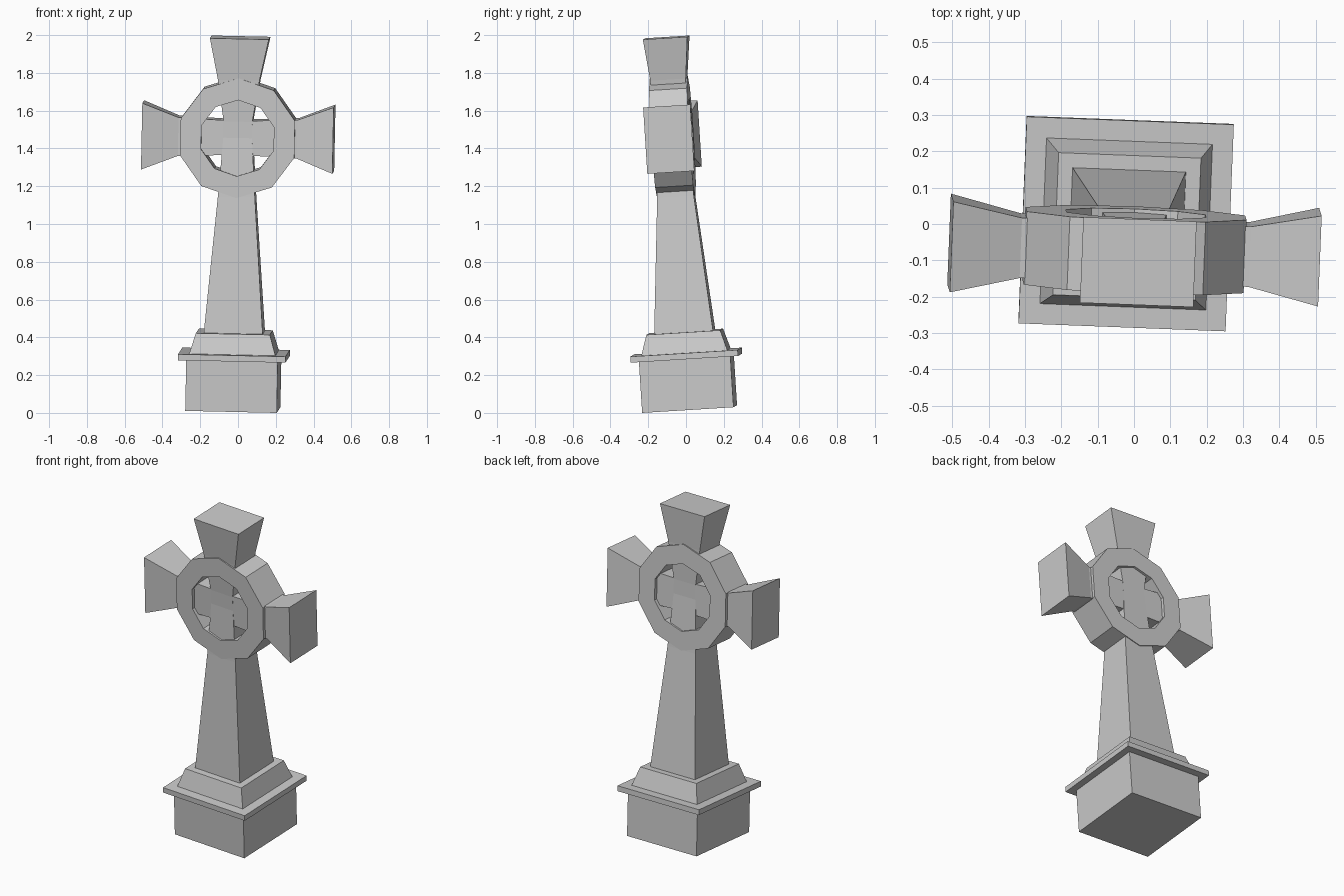
import bpy, bmesh, math
from mathutils import Matrix, Vector

if "Cube" in bpy.data.objects:
    bpy.data.objects.remove(bpy.data.objects["Cube"])

# Slight lean of the weathered monument: local frame -> world
up = Vector((0.020, -0.063, 1)).normalized()
side = Vector((1, -0.040, 0))
side = (side - up * side.dot(up)).normalized()
back = up.cross(side)
LEAN = Matrix((side, back, up)).transposed().to_4x4()
LEAN.translation = Vector((-0.0275, 0.019, 0.0204))

HEAD = 1.443   # height of the ring centre


def finish(bm, name, local=Matrix()):
    bmesh.ops.recalc_face_normals(bm, faces=bm.faces[:])
    me = bpy.data.meshes.new(name)
    bm.transform(LEAN @ local)
    bm.to_mesh(me)
    bm.free()
    ob = bpy.data.objects.new(name, me)
    bpy.context.collection.objects.link(ob)
    return ob


def loft(name, sections, local=Matrix()):
    """Rectangular sections (height, half width, half depth) joined along z."""
    bm = bmesh.new()
    rings = [[bm.verts.new((sx * hx, sy * hy, z))
              for sx, sy in ((-1, -1), (1, -1), (1, 1), (-1, 1))]
             for z, hx, hy in sections]
    for a, b in zip(rings, rings[1:]):
        for i in range(4):
            j = (i + 1) % 4
            bm.faces.new((a[i], a[j], b[j], b[i]))
    bm.faces.new(rings[0][::-1])
    bm.faces.new(rings[-1])
    return finish(bm, name, local)


# Stepped pedestal
loft("base_block", [(0, 0.2425, 0.2425), (0.27, 0.2425, 0.2425)])
loft("base_slab", [(0.27, 0.285, 0.285), (0.302, 0.285, 0.285)])
loft("sloped_plinth", [(0.302, 0.2285, 0.2285), (0.41, 0.196, 0.196)])

# Tapered shaft running up to the crossing, then the flared top arm
loft("shaft_and_top_arm", [(0.41, 0.156, 0.156), (1.13, 0.098, 0.097),
                           (HEAD, 0.076, 0.080), (1.53, 0.076, 0.081),
                           (1.75, 0.110, 0.094), (1.971, 0.156, 0.118)])

# Flared side arms, one section set used both ways
arm = [(0.507, 0.176, 0.125), (0.315, 0.102, 0.083), (0.07, 0.092, 0.080)]
loft("side_arms", [(-z, a, b) for z, a, b in arm] + arm[::-1],
     Matrix.Translation((0, 0, HEAD)) @ Matrix.Rotation(math.pi / 2, 4, 'Y'))

# Ten-sided wheel ring around the crossing
bm = bmesh.new()
N = 10
loops = []
for k in range(N):
    a = math.pi / 2 + k * math.tau / N
    loops.append([bm.verts.new((r * math.cos(a), y, r * math.sin(a)))
                  for r, y in ((0.318, -0.101), (0.318, 0.101),
                               (0.202, 0.101), (0.202, -0.101))])
for k in range(N):
    p, q = loops[k], loops[(k + 1) % N]
    for i in range(4):
        j = (i + 1) % 4
        bm.faces.new((p[i], p[j], q[j], q[i]))
finish(bm, "wheel_ring", Matrix.Translation((0, 0, HEAD)))
